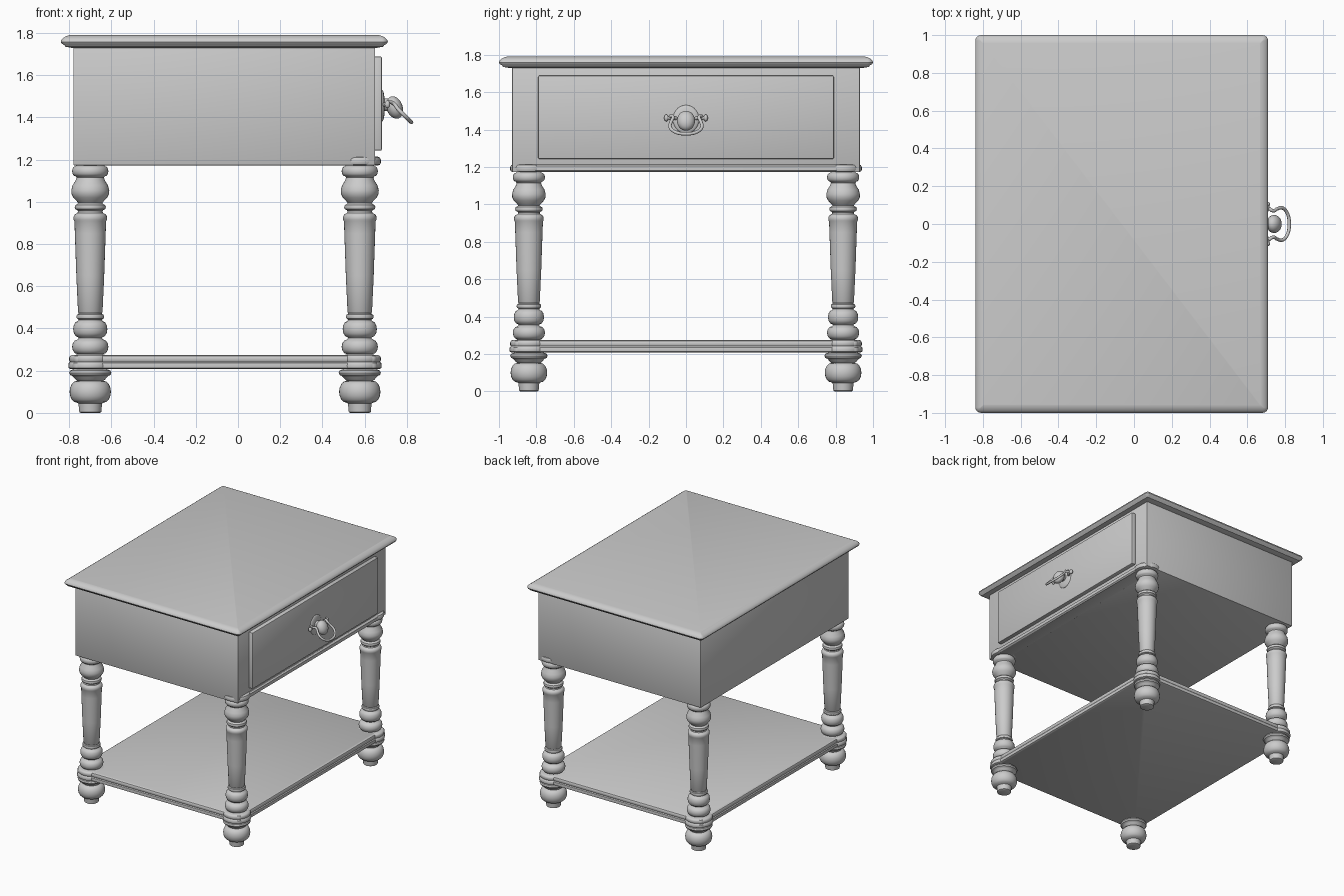
import bpy, bmesh, math
from mathutils import Matrix

if "Cube" in bpy.data.objects:
    bpy.data.objects.remove(bpy.data.objects["Cube"])

LEG_X = (-0.70, 0.577)
LEG_Y = 0.84


def finish(name, bm, smooth=35):
    bmesh.ops.recalc_face_normals(bm, faces=bm.faces)
    me = bpy.data.meshes.new(name)
    bm.to_mesh(me)
    bm.free()
    ob = bpy.data.objects.new(name, me)
    bpy.context.collection.objects.link(ob)
    bpy.ops.object.select_all(action='DESELECT')
    ob.select_set(True)
    bpy.context.view_layer.objects.active = ob
    bpy.ops.object.shade_smooth_by_angle(angle=math.radians(smooth))
    return ob


def loft(bm, rings):
    """Skin a list of equal-length point rings and cap both ends."""
    vs = [[bm.verts.new(p) for p in ring] for ring in rings]
    n = len(vs[0])
    for a, b in zip(vs, vs[1:]):
        for i in range(n):
            j = (i + 1) % n
            bm.faces.new((a[i], a[j], b[j], b[i]))
    bm.faces.new(vs[0][::-1])
    bm.faces.new(vs[-1])


def slab(name, x0, x1, y0, y1, profile, r=0.03):
    """Rounded rectangle moulded by (inset, z) profile."""
    rings = []
    for inset, z in profile:
        ring = []
        for cx, cy, a0 in ((x1 - r, y1 - r, 0), (x0 + r, y1 - r, 90),
                           (x0 + r, y0 + r, 180), (x1 - r, y0 + r, 270)):
            for k in range(5):
                a = math.radians(a0 + k * 22.5)
                sx = 1 if a0 in (0, 270) else -1
                sy = 1 if a0 in (0, 90) else -1
                # shrink the corner radius first, then move the corner inwards
                rr = max(r - inset, 0.004)
                move = inset - (r - rr)
                ring.append((cx - sx * move + rr * math.cos(a),
                             cy - sy * move + rr * math.sin(a), z))
        rings.append(ring)
    bm = bmesh.new()
    loft(bm, rings)
    return finish(name, bm)


def lathe(name, profile, x, y, n=32):
    bm = bmesh.new()
    loft(bm, [[(x + r * math.cos(2 * math.pi * k / n),
                y + r * math.sin(2 * math.pi * k / n), z) for k in range(n)]
              for r, z in profile])
    return finish(name, bm, 40)


def box(name, x0, x1, y0, y1, z0, z1, bevel=0.004):
    bm = bmesh.new()
    bmesh.ops.create_cube(bm, size=1, matrix=Matrix.Translation(
        ((x0 + x1) / 2, (y0 + y1) / 2, (z0 + z1) / 2))
        @ Matrix.Diagonal((x1 - x0, y1 - y0, z1 - z0, 1)))
    bmesh.ops.bevel(bm, geom=bm.edges[:], offset=bevel, segments=2,
                    profile=0.5, affect='EDGES')
    return finish(name, bm)


def bead(z, half, r, inner, n=6):
    """Half-round moulding between z-half and z+half, bulging to radius r."""
    return [(inner + (r - inner) * math.sin(math.pi * k / n),
             z - half * math.cos(math.pi * k / n)) for k in range(n + 1)]


# Table top with moulded edge
slab("table_top", -0.84, 0.71, -1, 1,
     [(0.05, 1.73), (0.022, 1.735), (0.018, 1.742), (0.004, 1.75), (0, 1.758),
      (0.003, 1.768), (0.012, 1.777), (0.026, 1.785), (0.042, 1.79)])

# Drawer case and drawer front
box("drawer_case", -0.78, 0.65, -0.93, 0.93, 1.173, 1.735)
box("drawer_front", 0.64, 0.682, -0.79, 0.79, 1.243, 1.688, 0.006)

# Rail below the drawer, with round collars over the front legs
COLLAR = [(0.085, 1.172), (0.096, 1.176), (0.1, 1.185), (0.1, 1.2), (0.095, 1.21), (0.085, 1.214)]
slab("drawer_rail", 0.55, 0.668, -0.87, 0.87,
     [(0.01, 1.172), (0, 1.18), (0, 1.205), (0.01, 1.213)], 0.01)
for s in (-1, 1):
    lathe("rail_collar", COLLAR, LEG_X[1], s * LEG_Y)

# Lower shelf with round corner collars
SHELF = [(0.012, 0.207), (0.002, 0.212), (0, 0.222), (0.002, 0.236), (0.008, 0.242),
         (0.004, 0.248), (0.004, 0.262), (0.008, 0.27), (0.018, 0.275)]
slab("lower_shelf", -0.785, 0.662, -0.925, 0.925, SHELF)

# Turned legs
LEG = ([(0.045, 0), (0.052, 0.004), (0.056, 0.045)]
       + bead(0.1, 0.052, 0.098, 0.062, 8)
       + [(0.07, 0.158), (0.078, 0.168)]
       + bead(0.19, 0.015, 0.1, 0.085, 4)
       + [(0.07, 0.21), (0.07, 0.275)]
       + bead(0.313, 0.035, 0.086, 0.06)
       + [(0.055, 0.354)]
       + bead(0.397, 0.038, 0.081, 0.058)
       + [(0.055, 0.44)]
       + bead(0.456, 0.013, 0.066, 0.056, 4)
       + [(0.055, 0.473), (0.058, 0.478), (0.066, 0.65), (0.073, 0.85), (0.075, 0.908),
          (0.079, 0.915), (0.079, 0.93), (0.074, 0.94), (0.06, 0.948), (0.058, 0.956)]
       + bead(0.975, 0.014, 0.074, 0.062, 4)
       + [(0.057, 0.995), (0.064, 1.003), (0.08, 1.02), (0.089, 1.038), (0.09, 1.055),
          (0.084, 1.078), (0.07, 1.1), (0.065, 1.115)]
       + bead(1.145, 0.024, 0.086, 0.07)
       + [(0.062, 1.174), (0.062, 1.18)])
for x in LEG_X:
    for s in (-1, 1):
        lathe("turned_leg", LEG, x, s * LEG_Y)
        lathe("shelf_collar", [(0.104 - i, z) for i, z in SHELF], x, s * LEG_Y)


def ellipsoid(name, loc, radii, tilt=0):
    bm = bmesh.new()
    bmesh.ops.create_uvsphere(bm, u_segments=24, v_segments=14, radius=1,
                              matrix=Matrix.Translation(loc) @ Matrix.Rotation(tilt, 4, 'Y')
                              @ Matrix.Diagonal((*radii, 1)))
    return finish(name, bm)


def tube(name, pts, r, cyclic=False):
    cu = bpy.data.curves.new(name, 'CURVE')
    cu.dimensions = '3D'
    cu.bevel_depth, cu.bevel_resolution, cu.resolution_u = r, 3, 6
    cu.use_fill_caps = True
    sp = cu.splines.new('BEZIER')
    sp.bezier_points.add(len(pts) - 1)
    for b, p in zip(sp.bezier_points, pts):
        b.co = p
        b.handle_left_type = b.handle_right_type = 'AUTO'
    sp.use_cyclic_u = cyclic
    ob = bpy.data.objects.new(name, cu)
    bpy.context.collection.objects.link(ob)


# Drawer pull: backplate, knob, side pins and swinging bail
ellipsoid("pull_backplate", (0.682, 0, 1.455), (0.014, 0.07, 0.076))
ellipsoid("pull_stem", (0.705, 0, 1.46), (0.035, 0.03, 0.03))
ellipsoid("pull_knob", (0.742, 0, 1.447), (0.038, 0.048, 0.055), math.radians(-20))
for s in (-1, 1):
    tube("pull_arm", [(0.685, s * 0.05, 1.46), (0.705, s * 0.075, 1.462), (0.71, s * 0.1, 1.462)], 0.009)
    ellipsoid("pull_pin", (0.708, s * 0.105, 1.462), (0.013, 0.012, 0.018))
side = [(0.712, 0.085, 1.472), (0.735, 0.07, 1.468), (0.758, 0.08, 1.44),
        (0.785, 0.085, 1.413), (0.81, 0.06, 1.388)]
tube("pull_bail", side + [(0.822, 0, 1.377)] + [(x, -y, z) for x, y, z in side[::-1]], 0.009)
